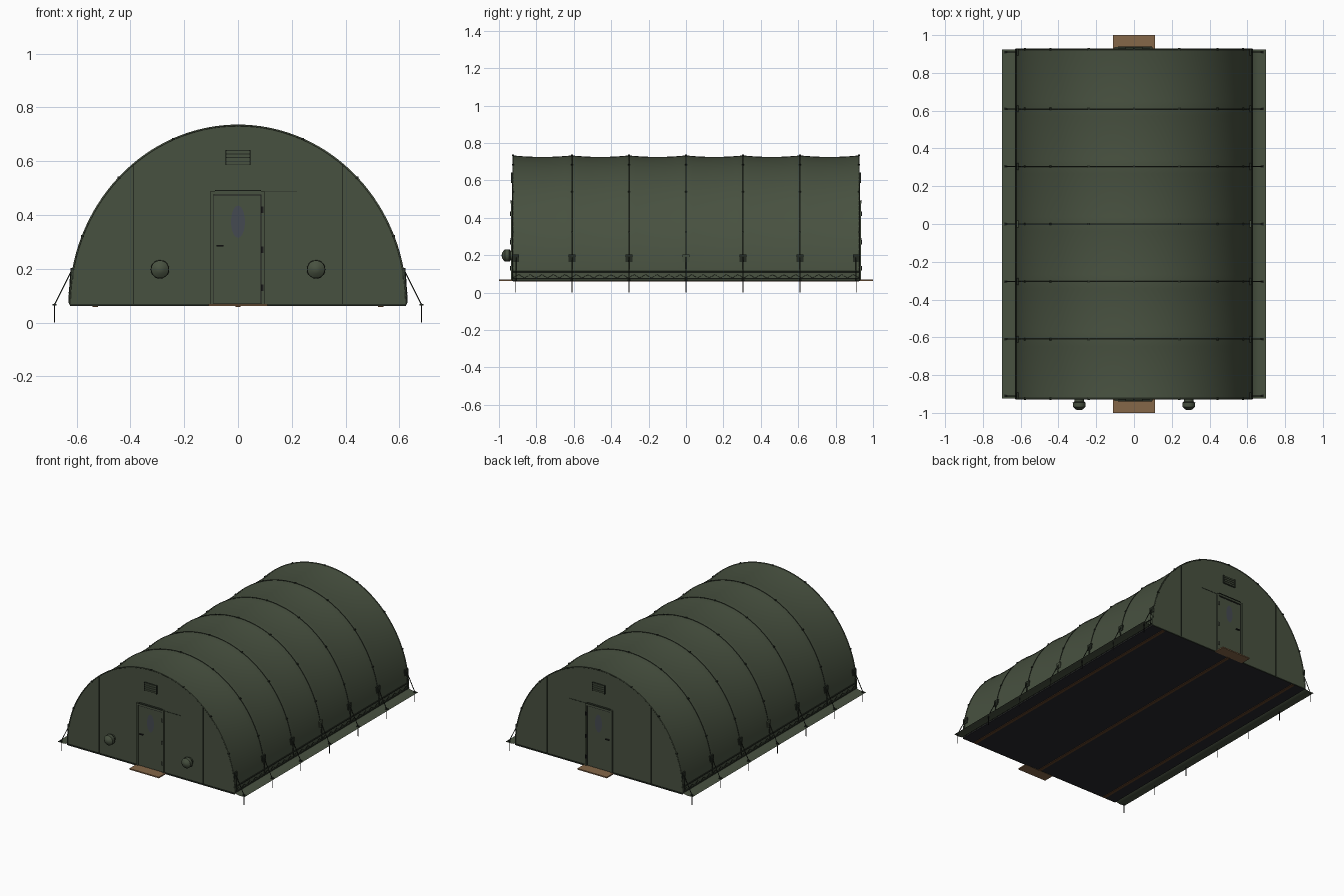
import bpy, bmesh, math
from mathutils import Vector

cube = bpy.data.objects.get("Cube")
if cube:
    bpy.data.objects.remove(cube, do_unlink=True)


def material(name, r, g, b):
    m = bpy.data.materials.new(name)
    m.use_nodes = True
    m.diffuse_color = (r, g, b, 1)
    shader = m.node_tree.nodes["Principled BSDF"]
    shader.inputs["Base Color"].default_value = (r, g, b, 1)
    shader.inputs["Roughness"].default_value = 0.9
    return m


CANVAS = material("olive canvas", 0.064, 0.082, 0.051)
TRIM = material("dark green trim", 0.018, 0.024, 0.016)
FLOOR = material("black floor", 0.022, 0.022, 0.026)
WOOD = material("brown wood", 0.235, 0.135, 0.065)
STRIP = material("dark brown strip", 0.11, 0.05, 0.022)
GLASS = material("dull blue window", 0.06, 0.068, 0.082)
METAL = material("black metal", 0.012, 0.012, 0.012)

HALF, RISE, BASE, END = 0.625, 0.665, 0.068, 0.925
RIBS = [-END, -0.61, -0.305, 0, 0.305, 0.61, END]
ARC = 64


def finish(name, bm, mat, smooth=False):
    bmesh.ops.recalc_face_normals(bm, faces=bm.faces)
    me = bpy.data.meshes.new(name)
    bm.to_mesh(me)
    bm.free()
    ob = bpy.data.objects.new(name, me)
    bpy.context.collection.objects.link(ob)
    me.materials.append(mat)
    if smooth:
        bpy.ops.object.select_all(action="DESELECT")
        ob.select_set(True)
        bpy.context.view_layer.objects.active = ob
        bpy.ops.object.shade_smooth_by_angle(angle=math.radians(35))
    return ob


def box(name, lo, hi, mat):
    bm = bmesh.new()
    bmesh.ops.create_cube(bm, size=1)
    for v in bm.verts:
        v.co = [(a + b) / 2 + c * abs(b - a) for a, b, c in zip(lo, hi, v.co)]
    return finish(name, bm, mat)


def tube(name, points, radius, mat):
    cu = bpy.data.curves.new(name, "CURVE")
    cu.dimensions = "3D"
    cu.bevel_depth = radius
    cu.bevel_resolution = 1
    cu.use_fill_caps = True
    sp = cu.splines.new("POLY")
    sp.points.add(len(points) - 1)
    for p, co in zip(sp.points, points):
        p.co = (*co, 1)
    cu.materials.append(mat)
    ob = bpy.data.objects.new(name, cu)
    bpy.context.collection.objects.link(ob)


def arch(y, sag=0.0):
    pts = []
    for i in range(ARC + 1):
        a = math.pi * i / ARC
        k = 1 - sag * math.sin(a)
        pts.append(Vector((HALF * k * math.cos(a), y, BASE + RISE * k * math.sin(a))))
    return pts


def arch_height(x):
    return BASE + RISE * math.sqrt(1 - (x / HALF) ** 2)


# Vaulted roof, sagging a little between the ribs
bm = bmesh.new()
rows = []
for a, b in zip(RIBS, RIBS[1:]):
    for j in range(8):
        t = j / 8
        rows.append(arch(a + (b - a) * t, 0.012 * 4 * t * (1 - t)))
rows.append(arch(END))
grid = [[bm.verts.new(p) for p in row] for row in rows]
for r0, r1 in zip(grid, grid[1:]):
    for i in range(ARC):
        bm.faces.new((r0[i], r0[i + 1], r1[i + 1], r1[i]))
finish("vaulted_roof", bm, CANVAS, True)

# Rib seams and their loops
for y in RIBS:
    edge = abs(y) == END
    tube("rib_seam", arch(y), 0.0035 if edge else 0.0025, CANVAS if edge else TRIM)
    for i in range(8, ARC, 8):
        p = arch(y)[i]
        box("rib_loop", p - Vector((0.006, 0.006, 0.004)), p + Vector((0.006, 0.006, 0.004)), TRIM)

# Floor with timber runners underneath
box("floor", (-HALF, -END, 0.063), (HALF, END, BASE + 0.002), FLOOR)
for x in (-0.53, 0, 0.53):
    box("floor_runner", (x - 0.01, -END, 0.059), (x + 0.01, END, 0.063), STRIP)


def build_end(s):
    """End wall at y = s * END with everything mounted on it."""
    w = s * END

    def plate(name, x0, x1, z0, z1, depth, mat):
        return box(name, (x0, min(w, w + s * depth), z0), (x1, max(w, w + s * depth), z1), mat)

    bm = bmesh.new()
    bm.faces.new([bm.verts.new(p) for p in arch(w)])
    wall = finish("end_wall", bm, CANVAS)
    plate("wall_hem", -HALF, HALF, 0.062, 0.07, 0.004, TRIM)

    for x in (-0.388, 0.388):
        plate("wall_seam", x - 0.002, x + 0.002, BASE, arch_height(x), 0.004, TRIM)

    # Door leaf with frame, window and fittings
    plate("door_leaf", -0.09, 0.09, 0.072, 0.475, 0.006, CANVAS)
    for x in (-0.097, 0.093):
        plate("door_post", x - 0.006, x + 0.006, BASE, 0.485, 0.011, CANVAS)
        e = 0.0865 if x > 0 else -0.0905
        plate("door_gap", e - 0.002, e + 0.002, 0.072, 0.474, 0.007, METAL)
    plate("door_lintel", -0.103, 0.099, 0.477, 0.489, 0.012, CANVAS)
    plate("door_top_gap", -0.09, 0.09, 0.472, 0.477, 0.008, METAL)
    plate("rain_flap", -0.085, 0.085, 0.489, 0.493, 0.016, TRIM)
    plate("door_handle", -0.08, -0.053, 0.283, 0.288, 0.016, METAL)
    for z in (0.13, 0.27, 0.42):
        plate("door_hinge", 0.086, 0.094, z - 0.012, z + 0.012, 0.015, METAL)
    bm = bmesh.new()
    ring = [2 * math.pi * i / 20 for i in range(20)]
    bm.faces.new([bm.verts.new((0.026 * math.cos(a), w + s * 0.0075, 0.375 + 0.06 * math.sin(a)))
                  for a in ring])
    finish("door_window", bm, GLASS)
    tube("flap_cord", [(0.1, w + s * 0.004, 0.486), (0.22, w + s * 0.004, 0.486)], 0.0012, TRIM)

    # Louvred vent
    plate("vent_back", -0.045, 0.045, 0.585, 0.641, 0.004, TRIM)
    for k in range(4):
        z = 0.588 + k * 0.0135
        plate("vent_slat", -0.042, 0.042, z, z + 0.01, 0.009, CANVAS)
    for x in (-0.045, 0.045):
        plate("vent_side", x - 0.002, x + 0.002, 0.585, 0.641, 0.01, TRIM)

    # Doorstep
    box("doorstep", (-0.11, min(w, s), 0.061), (0.11, max(w, s), 0.069), WOOD)


for side in (-1, 1):
    build_end(side)

# Tied duct sleeves on the front wall, each a turned profile
SLEEVE = [(0.024, 0), (0.026, 0.014), (0.033, 0.02), (0.033, 0.044), (0.016, 0.058), (0, 0.061)]
for x in (-0.29, 0.29):
    bm = bmesh.new()
    rings = []
    for r, d in SLEEVE:
        rings.append([bm.verts.new((x + r * math.cos(math.pi * i / 10), -END - d,
                                    0.198 + r * math.sin(math.pi * i / 10))) for i in range(20)])
    for r0, r1 in zip(rings, rings[1:]):
        for i in range(20):
            j = (i + 1) % 20
            bm.faces.new((r0[i], r0[j], r1[j], r1[i]))
    bmesh.ops.remove_doubles(bm, verts=bm.verts, dist=0.0005)
    finish("duct_sleeve", bm, CANVAS, True)
    tube("sleeve_tie", [(x + 0.0335 * math.cos(math.pi * i / 10), -END - 0.021,
                         0.198 + 0.0335 * math.sin(math.pi * i / 10)) for i in range(21)], 0.0012, TRIM)

# Ground skirt, base rail, patches, guy ropes and stakes down both sides
for s in (-1, 1):
    bm = bmesh.new()
    skirt = [(0.622, 0.075), (0.635, 0.066), (0.66, 0.062), (0.698, 0.064)]
    ends = [[bm.verts.new((s * x, y, z)) for x, z in skirt] for y in (-END, END)]
    for i in range(3):
        bm.faces.new((ends[0][i], ends[0][i + 1], ends[1][i + 1], ends[1][i]))
    finish("ground_skirt", bm, CANVAS, True)
    for z in (0.075, 0.111):
        tube("base_rail", [(s * 0.626, -END, z), (s * 0.626, END, z)], 0.004, TRIM)
    n = 60
    tube("skirt_lacing", [(s * 0.628, -END + 2 * END * i / n, 0.078 + 0.018 * (i % 2))
                          for i in range(n + 1)], 0.0015, TRIM)
    for y in RIBS:
        y = max(-0.91, min(0.91, y))
        xs = sorted((s * 0.612, s * 0.622))
        box("rope_patch", (xs[0], y - 0.018, 0.163), (xs[1], y + 0.018, 0.203),
            CANVAS if y == 0 else TRIM)
        tube("guy_rope", [(s * 0.62, y, 0.19), (s * 0.682, y, 0.066)], 0.0025, TRIM)
        tube("hanging_strap", [(s * 0.622, y, 0.185), (s * 0.629, y, 0.075)], 0.002, TRIM)
        tube("stake", [(s * 0.682, y, 0), (s * 0.682, y, 0.072)], 0.0025, METAL)
        box("stake_head", (s * 0.682 - 0.007, y - 0.007, 0.064),
            (s * 0.682 + 0.007, y + 0.007, 0.069), TRIM)
